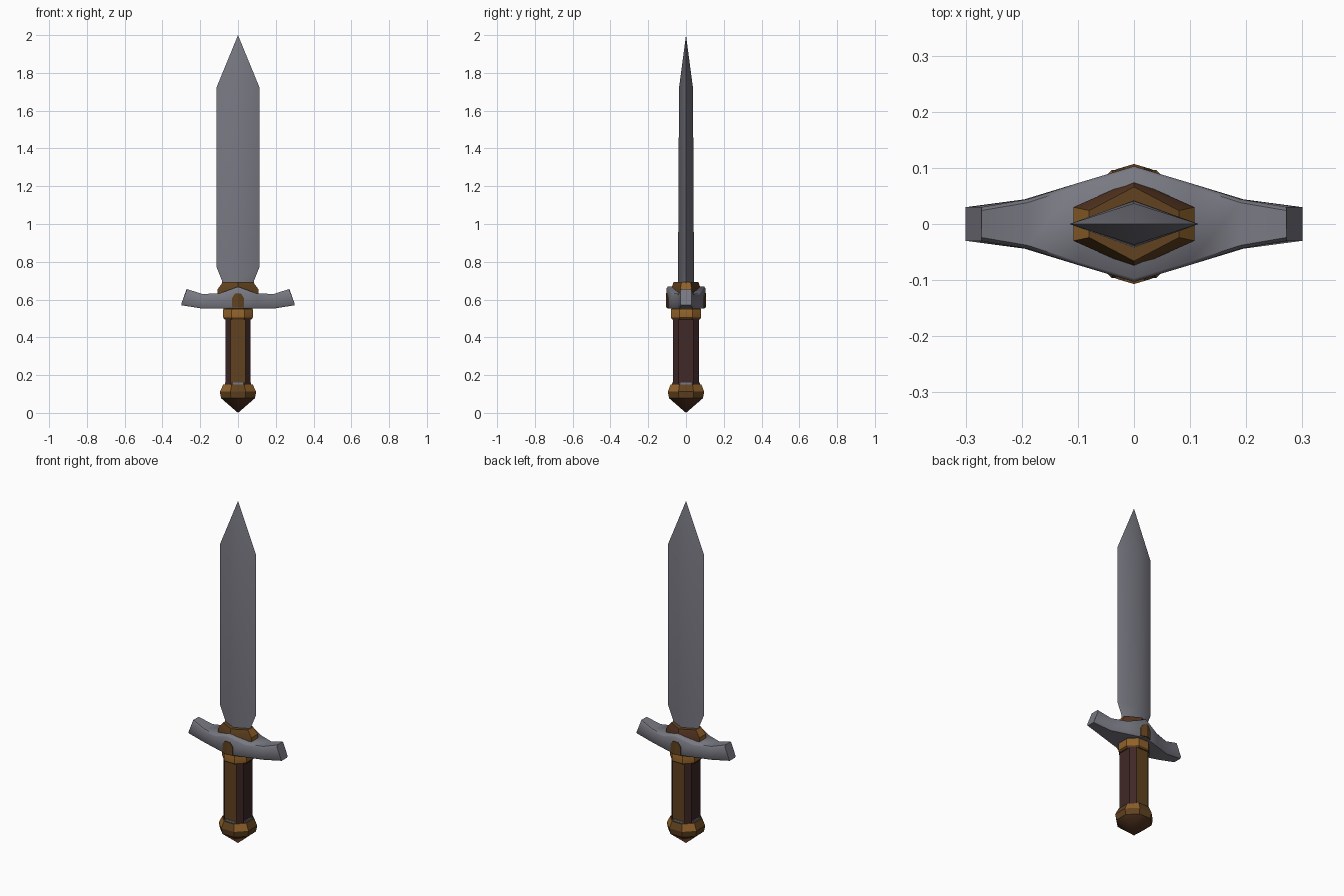
import bpy
import bmesh
import math

cube = bpy.data.objects.get("Cube")
if cube:
    bpy.data.objects.remove(cube, do_unlink=True)


def material(name, rgb):
    m = bpy.data.materials.new(name)
    m.use_nodes = True
    colour = (*rgb, 1.0)
    m.diffuse_color = colour
    bsdf = m.node_tree.nodes["Principled BSDF"]
    bsdf.inputs["Base Color"].default_value = colour
    bsdf.inputs["Roughness"].default_value = 0.7
    return m


steel = material("grey steel", (0.19, 0.19, 0.225))
bronze = material("golden brown", (0.12, 0.055, 0.014))
brass = material("orange brass", (0.28, 0.12, 0.022))
leather = material("dark maroon leather", (0.05, 0.021, 0.02))
red_brown = material("red brown", (0.09, 0.036, 0.016))


def loft(name, rings, mats, angle=30, rule=None):
    """Skin a row of equal-length rings, cap both ends, colour faces by rule."""
    bm = bmesh.new()
    rows = [[bm.verts.new(p) for p in ring] for ring in rings]
    n = len(rows[0])
    for a, b in zip(rows, rows[1:]):
        for i in range(n):
            j = (i + 1) % n
            bm.faces.new((a[i], a[j], b[j], b[i]))
    bm.faces.new(rows[0])
    bm.faces.new(rows[-1])
    bmesh.ops.remove_doubles(bm, verts=bm.verts, dist=0.0005)
    bmesh.ops.recalc_face_normals(bm, faces=bm.faces)
    bm.normal_update()
    if rule:
        for f in bm.faces:
            f.material_index = rule(f.normal, f.calc_center_median())
    mesh = bpy.data.meshes.new(name)
    bm.to_mesh(mesh)
    bm.free()
    for m in mats:
        mesh.materials.append(m)
    mesh.shade_smooth()
    mesh.set_sharp_from_angle(angle=math.radians(angle))
    obj = bpy.data.objects.new(name, mesh)
    bpy.context.collection.objects.link(obj)
    return obj


def octagon(rx, ry, z, cut=0.42):
    """Eight-sided ring with flat faces to the front, back and sides."""
    cx, cy = rx * cut, ry * cut
    return [(rx, -cy, z), (rx, cy, z), (cx, ry, z), (-cx, ry, z),
            (-rx, cy, z), (-rx, -cy, z), (-cx, -ry, z), (cx, -ry, z)]


def diamond(w, d, z):
    return [(w, 0, z), (0, d, z), (-w, 0, z), (0, -d, z)]


def hexagon(w, side, d, z):
    return [(w, -side, z), (w, side, z), (0, d, z),
            (-w, side, z), (-w, -side, z), (0, -d, z)]


# Blade: diamond section with a notched base and a pointed tip
loft("blade", [diamond(*s) for s in (
    (0.085, 0.042, 0.64), (0.085, 0.042, 0.70), (0.115, 0.042, 0.775),
    (0.115, 0.037, 1.72), (0, 0, 2.0))], [steel], 60)

# Collar at the base of the blade
loft("blade_collar", [hexagon(*s) for s in (
    (0.108, 0.03, 0.078, 0.61), (0.108, 0.03, 0.078, 0.655),
    (0.08, 0.024, 0.066, 0.692))],
    [bronze, red_brown, brass], 30,
    lambda n, c: 2 if abs(n.x) > 0.7 else (1 if n.y > 0.3 else 0))

# Crossguard: stations of (bottom x, bottom z, top x, top z, half depth)
half = [(0.10, 0.553, 0.10, 0.632, 0.073),
        (0.195, 0.553, 0.19, 0.63, 0.044),
        (0.30, 0.57, 0.272, 0.656, 0.03)]
stations = [(-bx, bz, -tx, tz, d) for bx, bz, tx, tz, d in reversed(half)]
stations += [(0, 0.553, 0, 0.668, 0.103)] + half


def guard_ring(bx, bz, tx, tz, d):
    inner, c = d - 0.006, 0.008
    return [(bx, -inner, bz), (bx, -d, bz + c), (tx, -d, tz - c), (tx, -inner, tz),
            (tx, inner, tz), (tx, d, tz - c), (bx, d, bz + c), (bx, inner, bz)]


loft("crossguard", [guard_ring(*s) for s in stations], [steel], 50)

# Studs folded over the front and back ridges of the crossguard
for label, sign in (("front", -1), ("back", 1)):
    rings = []
    for x, top in ((-0.033, 0.605), (-0.018, 0.63), (0, 0.634),
                   (0.018, 0.63), (0.033, 0.605)):
        y = 0.103 - abs(x) * 0.3
        rings.append([(x, sign * (y - 0.004), 0.557), (x, sign * (y - 0.004), top),
                      (x, sign * (y + 0.004), top), (x, sign * (y + 0.004), 0.557)])
    loft(label + "_guard_stud", rings, [bronze])

# Ring between the grip and the crossguard
loft("grip_collar", [octagon(*s) for s in (
    (0.072, 0.074, 0.495), (0.079, 0.08, 0.505), (0.079, 0.08, 0.545),
    (0.072, 0.074, 0.558))], [brass, bronze], 30,
    lambda n, c: 1 if abs(n.z) > 0.4 else 0)

# Grip: bronze strips front and back, leather on the other faces
loft("grip", [octagon(0.065, 0.068, z, 0.6) for z in (0.14, 0.51)],
     [leather, bronze], 25, lambda n, c: 1 if abs(n.y) > 0.9 else 0)

# Steel ring on top of the pommel
loft("pommel_ring", [octagon(0.07, 0.074, z) for z in (0.14, 0.16)], [steel])


# Pommel: faceted cap ending in a point, with brass corner facets
def pommel_colour(n, c):
    if n.z < -0.4:
        return 1
    return 2 if abs(abs(n.x) - abs(n.y)) < 0.2 and 0.11 < c.z < 0.148 else 0


loft("pommel", [octagon(*s) for s in (
    (0, 0, 0), (0.09, 0.09, 0.078), (0.096, 0.096, 0.112),
    (0.078, 0.082, 0.15))], [bronze, red_brown, brass], 30, pommel_colour)
